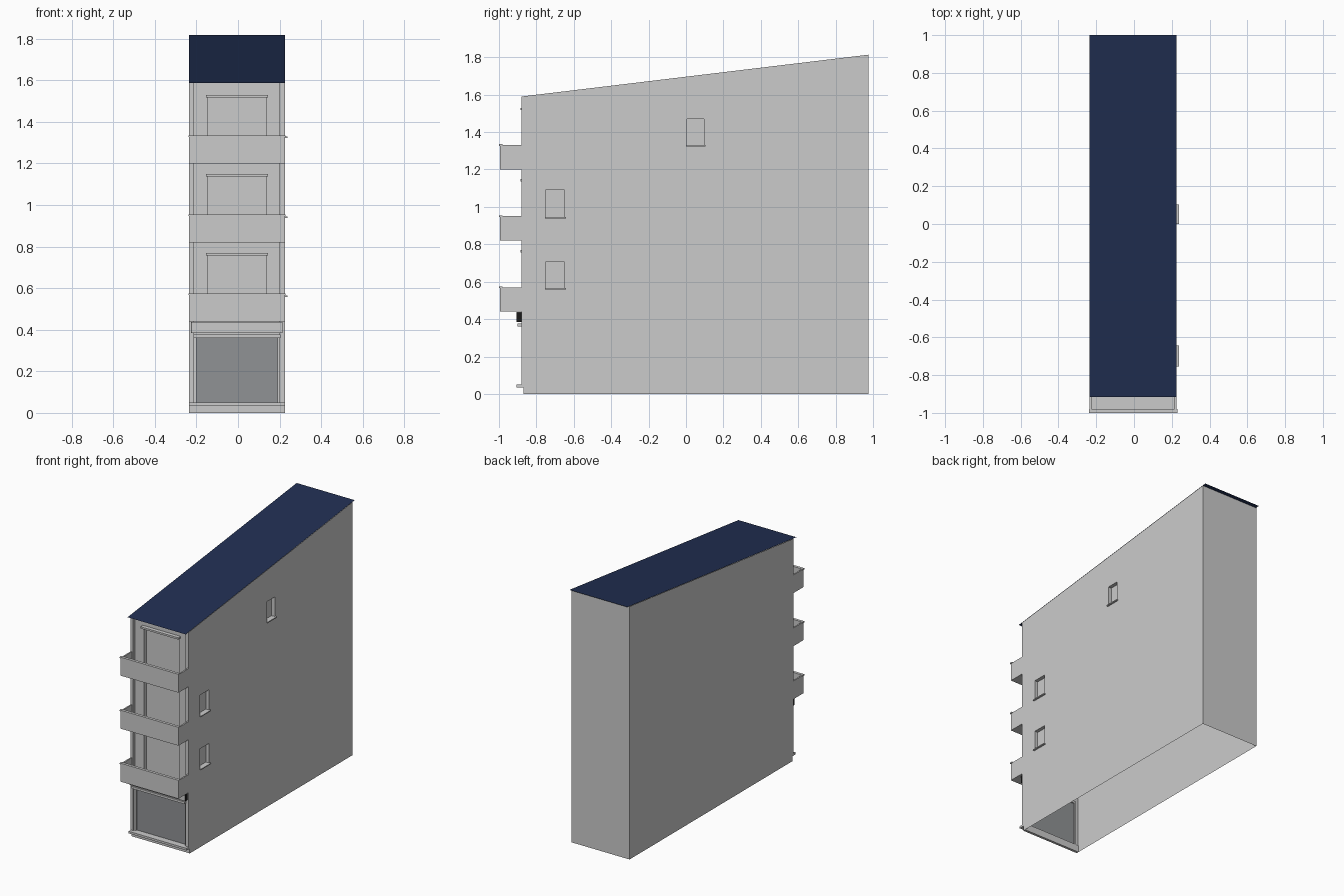
import bpy, bmesh
from mathutils import Vector

if "Cube" in bpy.data.objects:
    bpy.data.objects.remove(bpy.data.objects["Cube"])

XL, XR = -0.235, 0.225           # side walls
YF, YB = -0.88, 0.975            # facade and back wall
FLOORS = [0.44, 0.82, 1.20]      # underside of each balcony


def roof_z(y):
    return 1.59 + (y - YF) * 0.1205


def material(name, color):
    m = bpy.data.materials.new(name)
    m.diffuse_color = (*color, 1)
    m.use_nodes = True
    m.node_tree.nodes["Principled BSDF"].inputs["Base Color"].default_value = m.diffuse_color
    return m


def finish(name, bm, mat=None):
    me = bpy.data.meshes.new(name)
    bm.to_mesh(me)
    bm.free()
    ob = bpy.data.objects.new(name, me)
    bpy.context.collection.objects.link(ob)
    if mat:
        me.materials.append(mat)
    return ob


def add_face(bm, pts):
    return bm.faces.new([bm.verts.new(p) for p in pts])


def add_box(bm, x, y, z):
    r = bmesh.ops.create_cube(bm, size=1)
    for v in r["verts"]:
        v.co = [a[0] + (c + 0.5) * (a[1] - a[0]) for a, c in zip((x, y, z), v.co)]


def box(name, x, y, z, mat=None):
    bm = bmesh.new()
    add_box(bm, x, y, z)
    return finish(name, bm, mat)


def recessed_wall(name, outline, holes, normal, depth):
    """Flat wall with openings; each opening gets reveals and a set-back pane."""
    bm = bmesh.new()
    edges = []
    for loop in [outline] + holes:
        vs = [bm.verts.new(p) for p in loop]
        edges += [bm.edges.new((vs[i - 1], vs[i])) for i in range(len(vs))]
    n = Vector(normal)
    bmesh.ops.triangle_fill(bm, use_beauty=True, edges=edges, normal=n)
    for f in bm.faces:
        if f.normal.dot(n) < 0:
            f.normal_flip()
    bmesh.ops.dissolve_limit(bm, angle_limit=0.01, verts=bm.verts, edges=bm.edges)
    for loop in holes:
        front = [Vector(p) for p in loop]
        back = [p - n * depth for p in front]
        c = sum(front, Vector()) / 4
        for i in range(4):
            f = add_face(bm, [front[i - 1], front[i], back[i], back[i - 1]])
            f.normal_update()
            if f.normal.dot(c - f.calc_center_median()) < 0:
                f.normal_flip()
        f = add_face(bm, back)
        f.normal_update()
        if f.normal.dot(n) < 0:
            f.normal_flip()
    return finish(name, bm)


navy = material("roof_navy", (0.015, 0.028, 0.085))
glass = material("shop_glass", (0.28, 0.29, 0.30))
black = material("awning_black", (0.01, 0.01, 0.01))


# Side walls with a sloped top, the right one with three window openings
def side(x):
    prof = [(-0.868, 0), (YB, 0), (YB, roof_z(YB)), (YF, roof_z(YF)), (YF, 0.035), (-0.868, 0.035)]
    return [(x, y, z) for y, z in prof]


windows = [(-0.75, -0.65, 0.565, 0.705), (-0.75, -0.65, 0.945, 1.09), (0.005, 0.095, 1.33, 1.47)]
holes = [[(XR, a, c), (XR, b, c), (XR, b, d), (XR, a, d)] for a, b, c, d in windows]
recessed_wall("right_wall", side(XR), holes, (1, 0, 0), 0.025)
recessed_wall("left_wall", side(XL), [], (-1, 0, 0), 0)
for a, b, c, d in windows:
    box("window_sill", (XR - 0.02, XR + 0.012), (a - 0.005, b + 0.008), (c - 0.007, c))

# Back wall
recessed_wall("back_wall", [(XL, YB, 0), (XR, YB, 0), (XR, YB, roof_z(YB)), (XL, YB, roof_z(YB))],
              [], (0, 1, 0), 0)

# Thin overhanging roof sheet
bm = bmesh.new()
add_face(bm, [(x, y, roof_z(y) + 0.002) for x, y in ((XL, -0.915), (XR, -0.915), (XR, 1.0), (XL, 1.0))])
finish("roof", bm, navy)

# Facade: edge pilasters and a set-back wall with recessed doors
PL, PR, YW = -0.215, 0.20, -0.857
box("pilaster_left", (XL, PL), (YF, YW), (0.05, 1.588))
box("pilaster_right", (PR, XR), (YF, YW), (0.05, 1.588))
doors = [[(-0.145, YW, z + 0.02), (0.135, YW, z + 0.02), (0.135, YW, z + 0.317), (-0.145, YW, z + 0.317)]
         for z in FLOORS]
recessed_wall("upper_facade", [(PL, YW, 0.37), (PR, YW, 0.37), (PR, YW, 1.59), (PL, YW, 1.59)],
              doors, (0, -1, 0), 0.025)

# Balconies: open trays with a rail cap, plus a door header above
for z in FLOORS:
    bm = bmesh.new()
    add_box(bm, (XL, XR), (-0.995, YW), (z, z + 0.015))
    add_box(bm, (XL, XR), (-0.995, -0.985), (z + 0.015, z + 0.13))
    for x in ((XL, XL + 0.01), (XR - 0.01, XR)):
        add_box(bm, x, (-0.985, YF), (z + 0.015, z + 0.13))
    add_box(bm, (XL - 0.004, XR + 0.004), (-1.0, -0.98), (z + 0.126, z + 0.135))
    finish("balcony", bm)
    box("door_header", (-0.155, 0.145), (-0.884, YW), (z + 0.317, z + 0.33))

# Ground floor shop front
box("plinth", (XL, XR), (-0.868, -0.85), (0, 0.035))
box("shop_sill", (XL, XR), (-0.905, -0.85), (0.035, 0.05))
box("shop_lintel", (PL, 0.205), (-0.90, -0.85), (0.36, 0.376))
box("shop_frame_left", (PL, -0.20), (-0.87, -0.85), (0.05, 0.36))
box("shop_frame_right", (0.19, PR), (-0.87, -0.85), (0.05, 0.36))
bm = bmesh.new()
add_face(bm, [(-0.20, -0.858, 0.05), (0.19, -0.858, 0.05), (0.19, -0.858, 0.36), (-0.20, -0.858, 0.36)])
finish("shop_window", bm, glass)

# Fascia above the shop, with dark end caps
box("shop_fascia", (-0.223, 0.213), (-0.905, YW), (0.385, 0.438))
for x in ((-0.225, -0.223), (0.213, 0.215)):
    box("fascia_end", x, (-0.905, YF), (0.385, 0.436), black)
